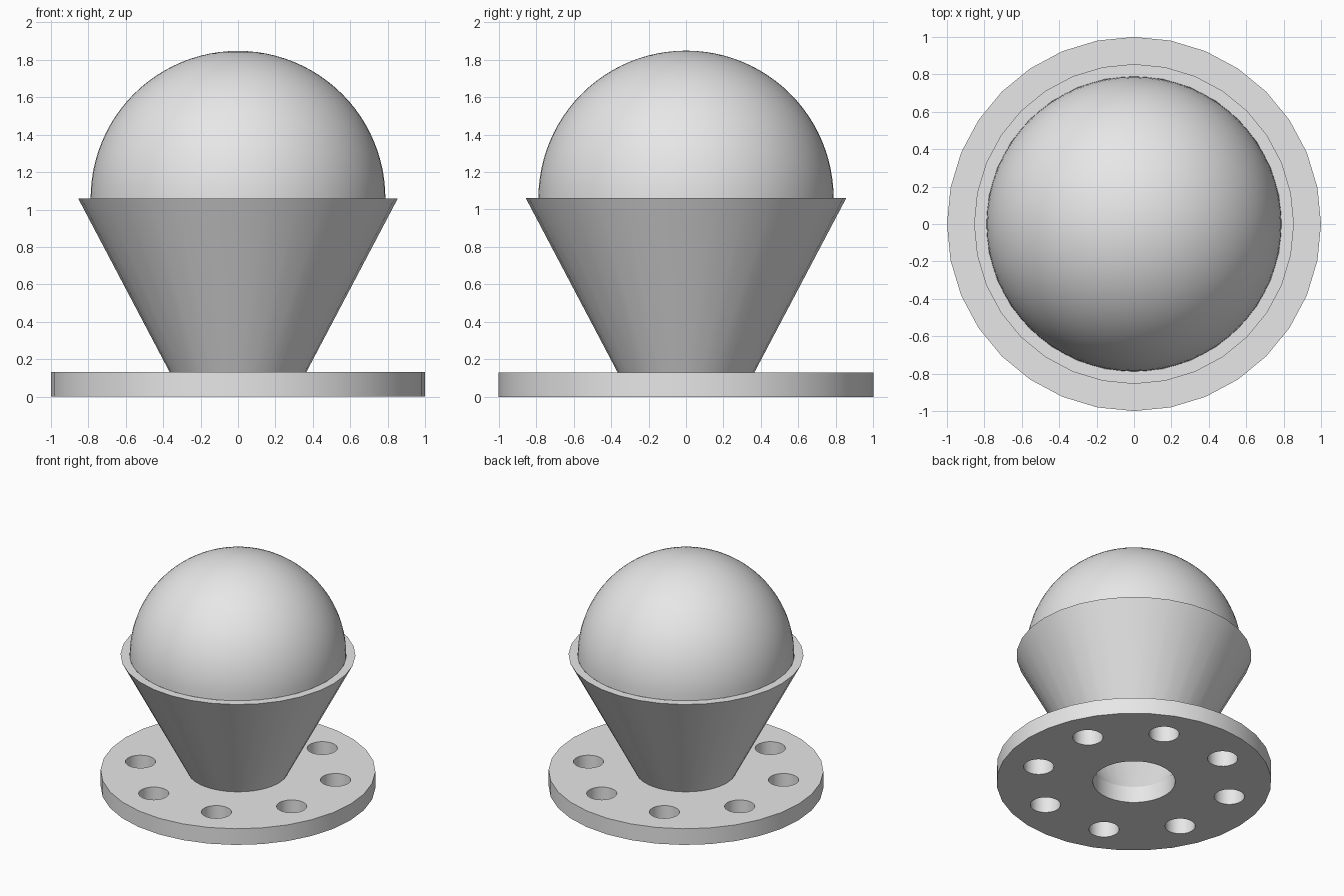
import bpy
import bmesh
from math import cos, sin, pi, radians

cube = bpy.data.objects.get("Cube")
if cube:
    bpy.data.objects.remove(cube, do_unlink=True)

# Single plain grey material
grey = bpy.data.materials.new("light_grey")
grey.use_nodes = True
grey.diffuse_color = (0.8, 0.8, 0.8, 1)
grey.node_tree.nodes["Principled BSDF"].inputs["Base Color"].default_value = (0.8, 0.8, 0.8, 1)

BASE_TOP, RIM = 0.13, 1.06
BORE, DOME_R = 0.30, 0.788


def activate(obj):
    bpy.ops.object.select_all(action='DESELECT')
    obj.select_set(True)
    bpy.context.view_layer.objects.active = obj


def finish(obj):
    """Clean normals, assign the material and smooth the rounded sides."""
    bm = bmesh.new()
    bm.from_mesh(obj.data)
    bmesh.ops.remove_doubles(bm, verts=bm.verts, dist=0.0001)
    bmesh.ops.recalc_face_normals(bm, faces=bm.faces)
    bm.to_mesh(obj.data)
    bm.free()
    obj.data.materials.clear()
    obj.data.materials.append(grey)
    activate(obj)
    bpy.ops.object.shade_smooth_by_angle(angle=radians(30))


def lathe(name, profile, segments):
    """Spin a closed (radius, height) profile around the z axis."""
    bm = bmesh.new()
    verts = [bm.verts.new((r, 0, z)) for r, z in profile]
    edges = [bm.edges.new((v, verts[(i + 1) % len(verts)])) for i, v in enumerate(verts)]
    bmesh.ops.spin(bm, geom=verts + edges, cent=(0, 0, 0), axis=(0, 0, 1),
                   angle=2 * pi, steps=segments, use_merge=False)
    bmesh.ops.remove_doubles(bm, verts=bm.verts, dist=0.0001)
    mesh = bpy.data.meshes.new(name)
    bm.to_mesh(mesh)
    bm.free()
    obj = bpy.data.objects.new(name, mesh)
    bpy.context.collection.objects.link(obj)
    finish(obj)
    return obj


def add_circle(curve, x, y, radius, sides=32):
    spline = curve.splines.new('POLY')
    spline.points.add(sides - 1)
    for i, p in enumerate(spline.points):
        a = 2 * pi * i / sides
        p.co = (x + radius * cos(a), y + radius * sin(a), 0, 1)
    spline.use_cyclic_u = True


# Flange disc with a central bore and a ring of eight bolt holes
curve = bpy.data.curves.new("base_flange", 'CURVE')
curve.dimensions = '2D'
curve.fill_mode = 'BOTH'
curve.extrude = BASE_TOP / 2
add_circle(curve, 0, 0, 1.0)
add_circle(curve, 0, 0, BORE)
for k in range(8):
    a = (k + 0.5) * pi / 4
    add_circle(curve, 0.727 * cos(a), 0.727 * sin(a), 0.11)
flange = bpy.data.objects.new("base_flange", curve)
bpy.context.collection.objects.link(flange)
activate(flange)
bpy.ops.object.convert(target='MESH')
flange = bpy.context.object
for v in flange.data.vertices:
    v.co.z += BASE_TOP / 2
finish(flange)

# Hollow flaring cup
lathe("cup", [(0.365, BASE_TOP), (0.855, RIM), (0.79, RIM), (BORE, BASE_TOP)], 32)

# Smooth dome resting in the cup rim
arc = [(DOME_R * cos(pi / 2 * i / 24), RIM + DOME_R * sin(pi / 2 * i / 24)) for i in range(25)]
lathe("dome", arc + [(0, RIM)], 64)
